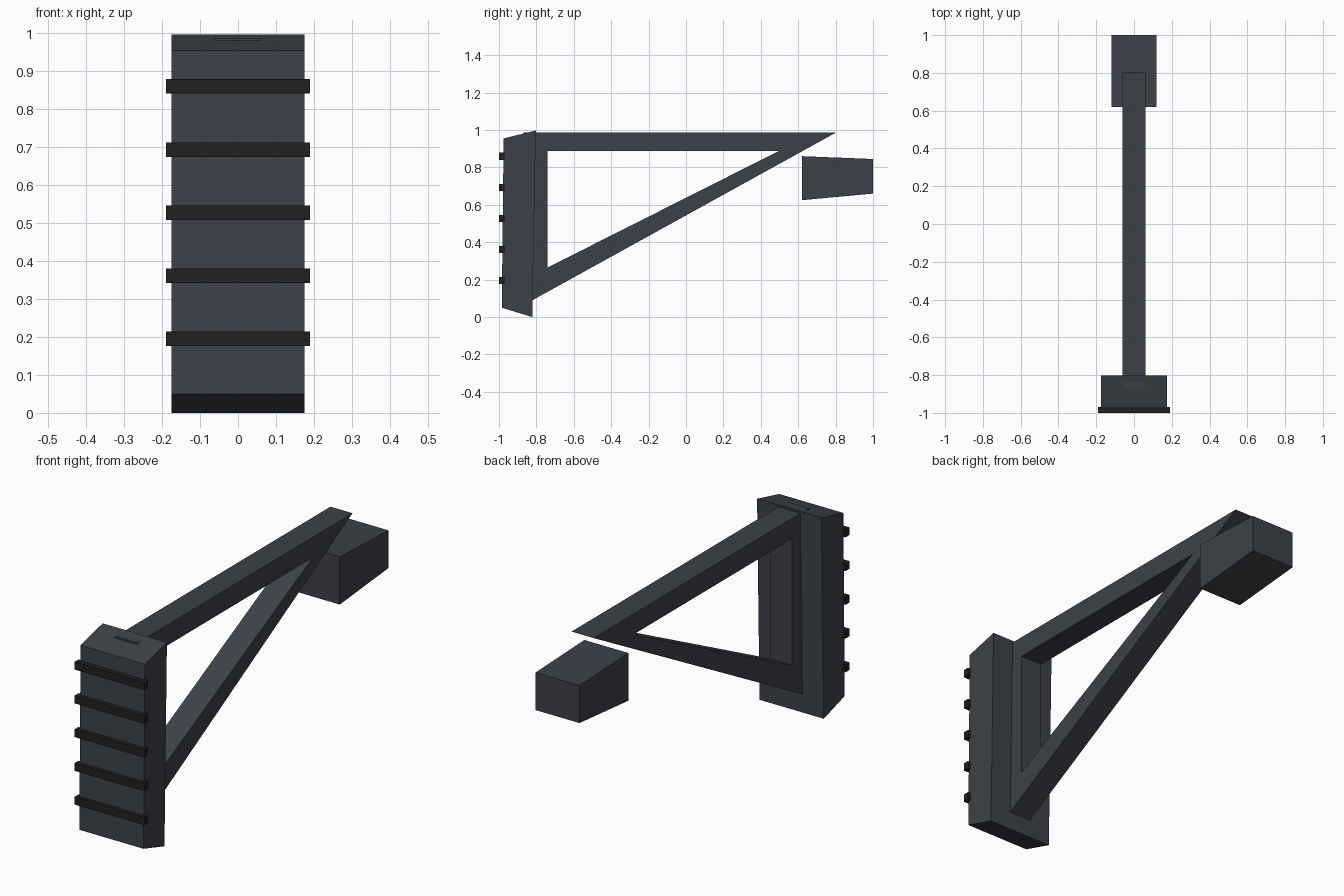
import bpy, bmesh

if "Cube" in bpy.data.objects:
    bpy.data.objects.remove(bpy.data.objects["Cube"])


def material(name, rgb):
    m = bpy.data.materials.new(name)
    m.diffuse_color = (*rgb, 1)
    m.use_nodes = True
    m.node_tree.nodes["Principled BSDF"].inputs["Base Color"].default_value = m.diffuse_color
    return m


SLATE = material("dark slate", (0.046, 0.053, 0.065))
BLACK = material("rubber black", (0.015, 0.015, 0.014))


def extrude_profile(name, outer, half_width, mat, inner=None):
    """Extrude a (y, z) outline across x; an inner outline leaves an opening."""
    bm = bmesh.new()

    def ring(points, x):
        return [bm.verts.new((x, y, z)) for y, z in points]

    def bridge(a, b):
        n = len(a)
        for i in range(n):
            j = (i + 1) % n
            bm.faces.new((a[i], a[j], b[j], b[i]))

    left, right = ring(outer, -half_width), ring(outer, half_width)
    bridge(left, right)
    if inner:
        in_left, in_right = ring(inner, -half_width), ring(inner, half_width)
        bridge(in_left, in_right)
        bridge(left, in_left)
        bridge(right, in_right)
    else:
        bm.faces.new(left)
        bm.faces.new(right)
    bmesh.ops.recalc_face_normals(bm, faces=bm.faces)
    mesh = bpy.data.meshes.new(name)
    bm.to_mesh(mesh)
    bm.free()
    mesh.materials.append(mat)
    obj = bpy.data.objects.new(name, mesh)
    bpy.context.collection.objects.link(obj)
    return obj


# Shoulder pad with slanted ends
extrude_profile("shoulder_pad",
                [(-0.975, 0.955), (-0.803, 0.997), (-0.822, 0.0), (-0.985, 0.05)],
                0.175, SLATE)

# Open triangular frame, its corner tip just breaking through the pad top
extrude_profile("triangle_frame",
                [(-0.87, 0.988), (0.805, 0.988), (-0.87, 0.063)], 0.06, SLATE,
                inner=[(-0.74, 0.887), (0.495, 0.887), (-0.74, 0.265)])

# Tapered block beyond the tip of the frame
extrude_profile("mount_block",
                [(0.62, 0.86), (1.0, 0.845), (1.0, 0.66), (0.62, 0.625)],
                0.12, SLATE)

# Grip ribs across the front of the pad
for i in range(5):
    z = 0.195 + i * 0.1662
    extrude_profile(f"grip_rib_{i + 1}",
                    [(-1.0, z - 0.019), (-0.97, z - 0.019),
                     (-0.97, z + 0.019), (-1.0, z + 0.019)],
                    0.19, BLACK)
